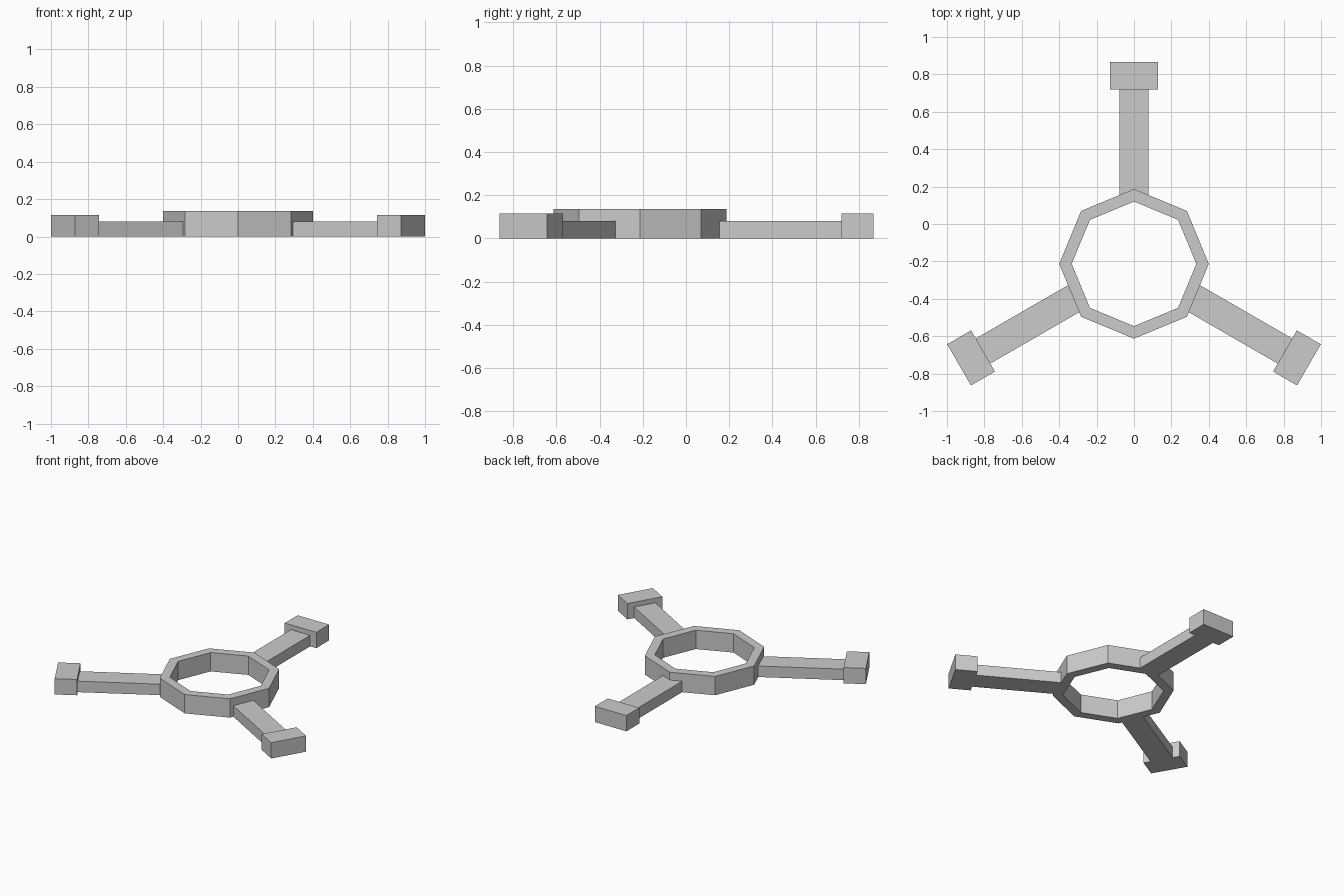
import bpy, bmesh
from math import pi, cos, sin
from mathutils import Matrix, Vector

cube = bpy.data.objects.get("Cube")
if cube:
    bpy.data.objects.remove(cube, do_unlink=True)

CENTRE = Vector((0, -0.213, 0))
ARM_ANGLES = {"back": pi / 2, "left": -pi / 6, "right": -5 * pi / 6}

grey = bpy.data.materials.new("light_grey")
grey.use_nodes = True
colour = (0.6, 0.6, 0.6, 1)
grey.diffuse_color = colour
grey.node_tree.nodes["Principled BSDF"].inputs["Base Color"].default_value = colour


def add_object(name, bm):
    bmesh.ops.recalc_face_normals(bm, faces=bm.faces)
    mesh = bpy.data.meshes.new(name)
    bm.to_mesh(mesh)
    bm.free()
    mesh.materials.append(grey)
    obj = bpy.data.objects.new(name, mesh)
    obj.location = CENTRE
    bpy.context.collection.objects.link(obj)


def radial_box(name, angle, near, far, width, height):
    """Box standing on the ground, reaching outward along an angle."""
    bm = bmesh.new()
    bmesh.ops.create_cube(bm, size=1)
    bmesh.ops.scale(bm, vec=(far - near, width, height), verts=bm.verts)
    bmesh.ops.translate(bm, vec=((near + far) / 2, 0, height / 2), verts=bm.verts)
    bmesh.ops.rotate(bm, matrix=Matrix.Rotation(angle, 3, "Z"), verts=bm.verts)
    add_object(name, bm)


def octagon_ring(name, outer, inner, height, sides=8):
    """Rectangular wall profile swept around an octagon."""
    bm = bmesh.new()
    profile = [(inner, 0), (outer, 0), (outer, height), (inner, height)]
    loops = []
    for i in range(sides):
        a = 2 * pi * i / sides
        loops.append([bm.verts.new((r * cos(a), r * sin(a), z)) for r, z in profile])
    for i, here in enumerate(loops):
        after = loops[(i + 1) % sides]
        for j in range(4):
            k = (j + 1) % 4
            bm.faces.new((here[j], after[j], after[k], here[k]))
    add_object(name, bm)


# Central ring
octagon_ring("centre_ring", 0.4, 0.333, 0.137)

# Three arms, each ending in a wider block
for side, angle in ARM_ANGLES.items():
    radial_box(side + "_arm", angle, 0.345, 0.94, 0.155, 0.08)
    radial_box(side + "_end_block", angle, 0.932, 1.08, 0.254, 0.115)
